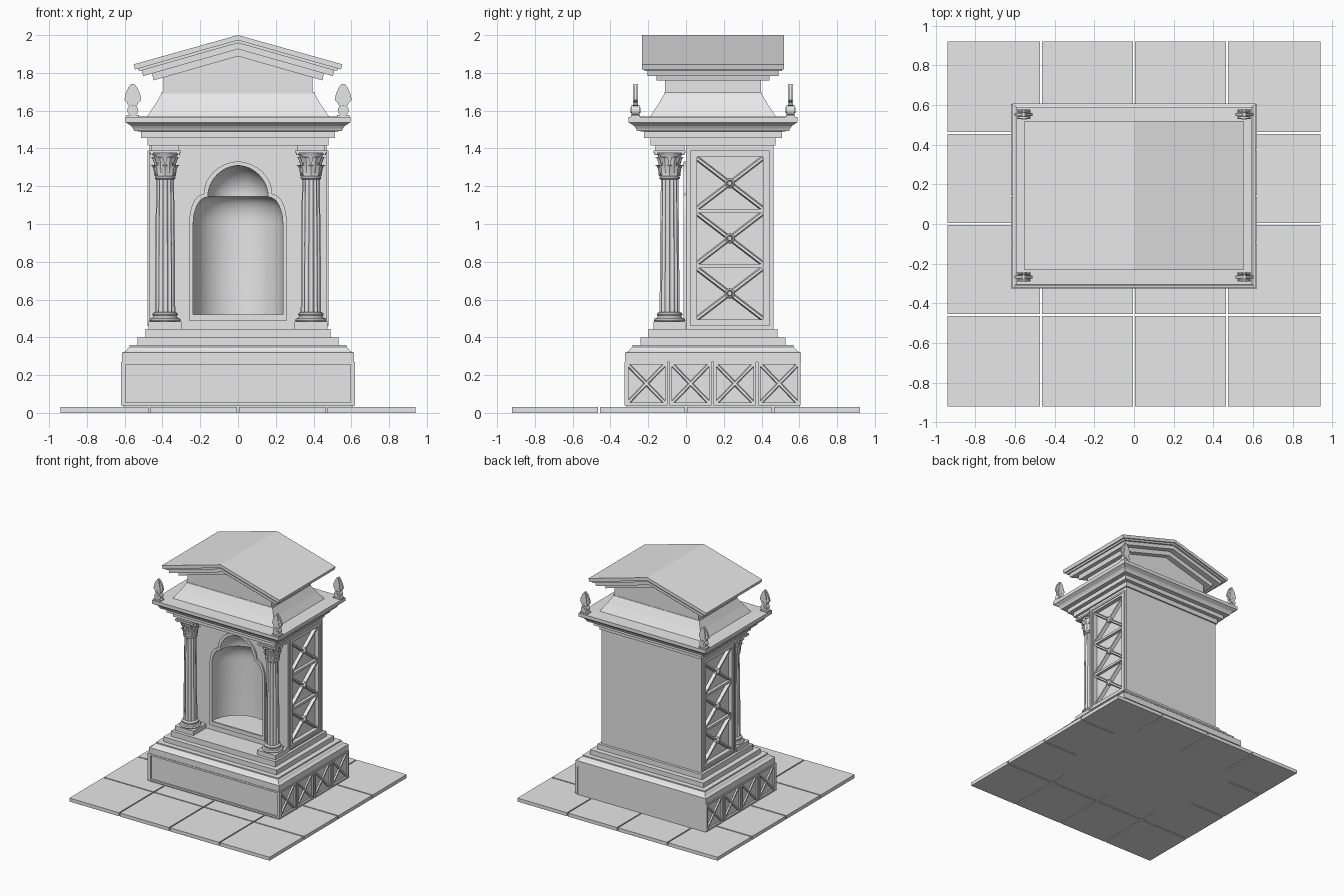
import bpy, bmesh, math
from math import sin, cos, pi

cube = bpy.data.objects.get("Cube")
if cube:
    bpy.data.objects.remove(cube, do_unlink=True)

stone = bpy.data.materials.new("pale_stone")
stone.use_nodes = True
stone.diffuse_color = (0.8, 0.8, 0.8, 1)
stone.node_tree.nodes["Principled BSDF"].inputs["Base Color"].default_value = (0.8, 0.8, 0.8, 1)

MID = 0.143      # depth centre of the shrine
NARROW = 0.148   # how much smaller the half depth is than the half width


# ---------- helpers ----------
def loft(bm, rings):
    """Skin a closed solid through rings with equal point counts."""
    rows = [[bm.verts.new(p) for p in ring] for ring in rings]
    n = len(rows[0])
    for a, b in zip(rows, rows[1:]):
        for i in range(n):
            j = (i + 1) % n
            bm.faces.new((a[i], a[j], b[j], b[i]))
    bm.faces.new(rows[0][::-1])
    bm.faces.new(rows[-1])


def box(bm, x0, x1, y0, y1, z0, z1):
    loft(bm, [[(x0, y0, z), (x1, y0, z), (x1, y1, z), (x0, y1, z)] for z in (z0, z1)])


def prism(bm, pts, y0, y1):
    loft(bm, [[(x, y, z) for x, z in pts] for y in (y0, y1)])


def lathe(bm, profile, cx, cy, n=32):
    loft(bm, [[(cx + r * cos(2 * pi * i / n), cy + r * sin(2 * pi * i / n), z)
               for i in range(n)] for r, z in profile])


def rect_stack(bm, profile):
    loft(bm, [[(sx * h, MID + sy * (h - NARROW), z)
               for sx, sy in ((-1, -1), (1, -1), (1, 1), (-1, 1))] for h, z in profile])


def bar(bm, a, b, w, x0, x1):
    """Chamfered bar between two (y, z) points, rising from x0 to x1."""
    dy, dz = b[0] - a[0], b[1] - a[1]
    d = math.hypot(dy, dz)
    ny, nz = -dz / d, dy / d
    section = ((x0, w / 2), (x1, w / 4), (x1, -w / 4), (x0, -w / 2))
    loft(bm, [[(x, p[0] + ny * s, p[1] + nz * s) for x, s in section] for p in (a, b)])


def cross(bm, y0, y1, z0, z1, w, x0, x1):
    bar(bm, (y0, z0), (y1, z1), w, x0, x1)
    bar(bm, (y0, z1), (y1, z0), w, x0, x1)


def side_frame(bm, y0, y1, z0, z1, w, x0, x1):
    box(bm, x0, x1, y0, y1, z0, z0 + w)
    box(bm, x0, x1, y0, y1, z1 - w, z1)
    box(bm, x0, x1, y0, y0 + w, z0 + w, z1 - w)
    box(bm, x0, x1, y1 - w, y1, z0 + w, z1 - w)


def finish(name, bm, mirror=False, smooth=True):
    bmesh.ops.recalc_face_normals(bm, faces=bm.faces)
    mesh = bpy.data.meshes.new(name)
    bm.to_mesh(mesh)
    bm.free()
    mesh.materials.append(stone)
    ob = bpy.data.objects.new(name, mesh)
    bpy.context.collection.objects.link(ob)
    if mirror:
        ob.modifiers.new("mirror", 'MIRROR').use_mirror_merge = False
    if smooth:
        make_smooth(ob)
    return ob


def activate(ob):
    bpy.ops.object.select_all(action='DESELECT')
    ob.select_set(True)
    bpy.context.view_layer.objects.active = ob


def make_smooth(ob):
    activate(ob)
    bpy.ops.object.shade_smooth_by_angle(angle=math.radians(32))


def carve(ob, cutter):
    mod = ob.modifiers.new("carve", 'BOOLEAN')
    mod.operation, mod.solver, mod.object = 'DIFFERENCE', 'EXACT', cutter
    activate(ob)
    bpy.ops.object.modifier_apply(modifier=mod.name)


# ---------- paving ----------
bm = bmesh.new()
for i in range(4):
    for j in range(4):
        x, y = -0.94 + 0.47 * i, -0.92 + 0.46 * j
        box(bm, x + 0.005 * (i > 0), x + 0.47 - 0.005 * (i < 3),
            y + 0.005 * (j > 0), y + 0.46 - 0.005 * (j < 3), 0, 0.03)
finish("paving_tiles", bm, smooth=False)

# ---------- pedestal with mouldings and steps ----------
bm = bmesh.new()
rect_stack(bm, [(0.605, 0), (0.605, 0.27), (0.613, 0.27), (0.613, 0.32), (0.603, 0.322),
                (0.592, 0.33), (0.583, 0.342), (0.574, 0.35), (0.574, 0.36), (0.532, 0.36),
                (0.532, 0.4), (0.49, 0.4), (0.49, 0.445)])
finish("pedestal", bm, smooth=False)

bm = bmesh.new()
for x0, x1, z0, z1 in ((-0.62, 0.62, 0.04, 0.055), (-0.62, 0.62, 0.255, 0.27),
                       (-0.62, -0.6, 0.055, 0.255), (0.6, 0.62, 0.055, 0.255)):
    box(bm, x0, x1, -0.326, -0.305, z0, z1)
finish("pedestal_front_frame", bm, smooth=False)

bm = bmesh.new()
for i in range(4):
    y = -0.322 + 0.2343 * i
    side_frame(bm, y, y + 0.224, 0.04, 0.27, 0.014, 0.595, 0.62)
    cross(bm, y + 0.014, y + 0.21, 0.054, 0.256, 0.024, 0.6, 0.616)
finish("pedestal_side_panels", bm, mirror=True, smooth=False)


# ---------- niche outline: wide lower bay, small pointed lobe on top ----------
def niche_outline(g, bottom):
    pts = [(0.238 + g, bottom)]
    for k in range(9):
        t = pi / 2 * k / 8
        pts.append((0.165 + g + 0.073 * cos(t), 1.0 + (0.142 + 0.7 * g) * sin(t)))
    for k in range(12):
        t = pi / 2 * k / 12
        pts.append(((0.16 + g) * cos(t) ** 1.08, 1.145 + 0.7 * g + (0.165 + 0.3 * g) * sin(t)))
    pts.append((0.002, 1.31 + g))
    return pts


bm = bmesh.new()
lathe(bm, niche_outline(0, 0.52), 0, 0, 64)
niche_cutter = finish("niche_cutter", bm)

bm = bmesh.new()
box(bm, 0.438, 0.6, 0.05, 0.41, 0.485, 1.36)
box(bm, -0.6, -0.438, 0.05, 0.41, 0.485, 1.36)
recess_cutter = finish("recess_cutter", bm, smooth=False)

bm = bmesh.new()
box(bm, -0.468, 0.468, 0, 0.463, 0.44, 1.42)
body = finish("body", bm, smooth=False)
carve(body, recess_cutter)
carve(body, niche_cutter)
make_smooth(body)

bm = bmesh.new()
half = niche_outline(0.021, 0.488)
prism(bm, half + [(-x, z) for x, z in reversed(half)], -0.012, 0.004)
surround = finish("niche_surround", bm, smooth=False)
carve(surround, niche_cutter)
make_smooth(surround)
for helper in (niche_cutter, recess_cutter):
    bpy.data.objects.remove(helper, do_unlink=True)

# ---------- side lattice ----------
bm = bmesh.new()
side_frame(bm, 0.024, 0.442, 0.46, 1.39, 0.016, 0.44, 0.478)
side_frame(bm, 0.04, 0.426, 0.476, 1.374, 0.018, 0.435, 0.472)
for i in range(3):
    z = 0.632 + 0.2915 * i
    cross(bm, 0.055, 0.408, z - 0.135, z + 0.135, 0.026, 0.435, 0.464)
    if i < 2:
        box(bm, 0.435, 0.462, 0.05, 0.41, z + 0.136, z + 0.156)
    loft(bm, [[(x, 0.232 + r * cos(pi * k / 8), z + r * sin(pi * k / 8)) for k in range(16)]
              for r, x in ((0.026, 0.436), (0.026, 0.468), (0.018, 0.474), (0.014, 0.468),
                           (0.01, 0.476))])
finish("side_lattice", bm, mirror=True, smooth=False)

# ---------- columns ----------
CX, CY = 0.386, -0.087
bm = bmesh.new()
box(bm, CX - 0.087, CX + 0.087, CY - 0.085, CY + 0.085, 0.44, 0.483)
lathe(bm, [(0.078, 0.483), (0.084, 0.491), (0.078, 0.5), (0.066, 0.503), (0.062, 0.512),
           (0.068, 0.52), (0.066, 0.528), (0.056, 0.534)], CX, CY)
finish("column_base", bm, mirror=True)

bm = bmesh.new()
FLUTES, SEG = 14, 6
rings = []
for radius, z in ((0.054, 0.53), (0.052, 0.85), (0.047, 1.245)):
    ring = []
    for i in range(FLUTES * SEG):
        t = 2 * pi * i / (FLUTES * SEG)
        r = radius - 0.007 * sin(pi * (i % SEG) / SEG)
        ring.append((CX + r * cos(t), CY + r * sin(t), z))
    rings.append(ring)
loft(bm, rings)
finish("column_shaft", bm, mirror=True)


def leaf(bm, angle, path):
    """Curled leaf; path holds radius, height and half width."""
    c, s = cos(angle), sin(angle)
    rings = []
    for r, z, w in path:
        corners = ((r, -w), (r + 0.007, 0), (r, w), (r - 0.008, 0))
        rings.append([(CX + u * c - v * s, CY + u * s + v * c, z) for u, v in corners])
    loft(bm, rings)


bm = bmesh.new()
lathe(bm, [(0.047, 1.235), (0.054, 1.24), (0.054, 1.25), (0.047, 1.255), (0.05, 1.32),
           (0.06, 1.36), (0.072, 1.38)], CX, CY)
for i in range(8):
    a = pi / 4 * i
    leaf(bm, a, [(0.05, 1.255, 0.015), (0.054, 1.29, 0.02), (0.064, 1.312, 0.015),
                 (0.07, 1.308, 0.006)])
    leaf(bm, a + pi / 8, [(0.051, 1.27, 0.012), (0.056, 1.325, 0.02), (0.07, 1.356, 0.017),
                          (0.079, 1.352, 0.007)])
for i in range(4):
    leaf(bm, pi / 4 + pi / 2 * i, [(0.055, 1.32, 0.008), (0.075, 1.36, 0.011),
                                   (0.1, 1.378, 0.012), (0.103, 1.366, 0.008)])
box(bm, CX - 0.084, CX + 0.084, CY - 0.084, CY + 0.084, 1.375, 1.39)
box(bm, CX - 0.074, CX + 0.074, CY - 0.074, CY + 0.08, 1.39, 1.42)
finish("column_capital", bm, mirror=True)

# ---------- cornice and sloped neck ----------
bm = bmesh.new()
rect_stack(bm, [(0.48, 1.415), (0.48, 1.455), (0.514, 1.455), (0.514, 1.49), (0.55, 1.492),
                (0.556, 1.506), (0.566, 1.52), (0.582, 1.53), (0.595, 1.538), (0.595, 1.567),
                (0.48, 1.57), (0.44, 1.63), (0.405, 1.69), (0.405, 1.7)])
finish("cornice", bm, smooth=False)

# ---------- gable block and stepped roof ----------
PITCH = 0.28
bm = bmesh.new()
prism(bm, [(-0.395, 1.695), (0.395, 1.695), (0.395, 1.9 - 0.395 * PITCH), (0, 1.9),
           (-0.395, 1.9 - 0.395 * PITCH)], MID - 0.255, MID + 0.255)
finish("gable_block", bm, smooth=False)

for name, apex, thick, hx, hy in (("roof_slab", 2.0, 0.027, 0.553, 0.376),
                                  ("roof_upper_moulding", 1.974, 0.016, 0.532, 0.364),
                                  ("roof_middle_moulding", 1.958, 0.032, 0.51, 0.348),
                                  ("roof_lower_moulding", 1.926, 0.038, 0.455, 0.3)):
    bm = bmesh.new()
    e = apex - hx * PITCH
    prism(bm, [(-hx, e), (0, apex), (hx, e), (hx - 0.008, e - thick), (0, apex - thick),
               (0.008 - hx, e - thick)], MID - hy, MID + hy)
    finish(name, bm, smooth=False)

# ---------- corner finials ----------
FX = 0.557
bm = bmesh.new()
for y in (MID - 0.41, MID + 0.41):
    box(bm, FX - 0.034, FX + 0.034, y - 0.024, y + 0.024, 1.562, 1.578)
    for dx, z, r, d in ((0, 1.602, 0.029, 0.021), (0, 1.602, 0.014, 0.026),
                        (-0.016, 1.638, 0.012, 0.014), (0.016, 1.638, 0.012, 0.014)):
        prism(bm, [(FX + dx + r * cos(pi * k / 8), z + r * sin(pi * k / 8)) for k in range(16)],
              y - d, y + d)
    for scale, d in ((1, 0.008), (0.45, 0.013)):
        right = [(0.012, 1.63), (0.034, 1.646), (0.045, 1.656), (0.039, 1.686),
                 (0.024, 1.722), (0.008, 1.742)]
        prism(bm, [(FX + x * scale, z) for x, z in right]
              + [(FX - x * scale, z) for x, z in reversed(right)], y - d, y + d)
finish("corner_finials", bm, mirror=True)
